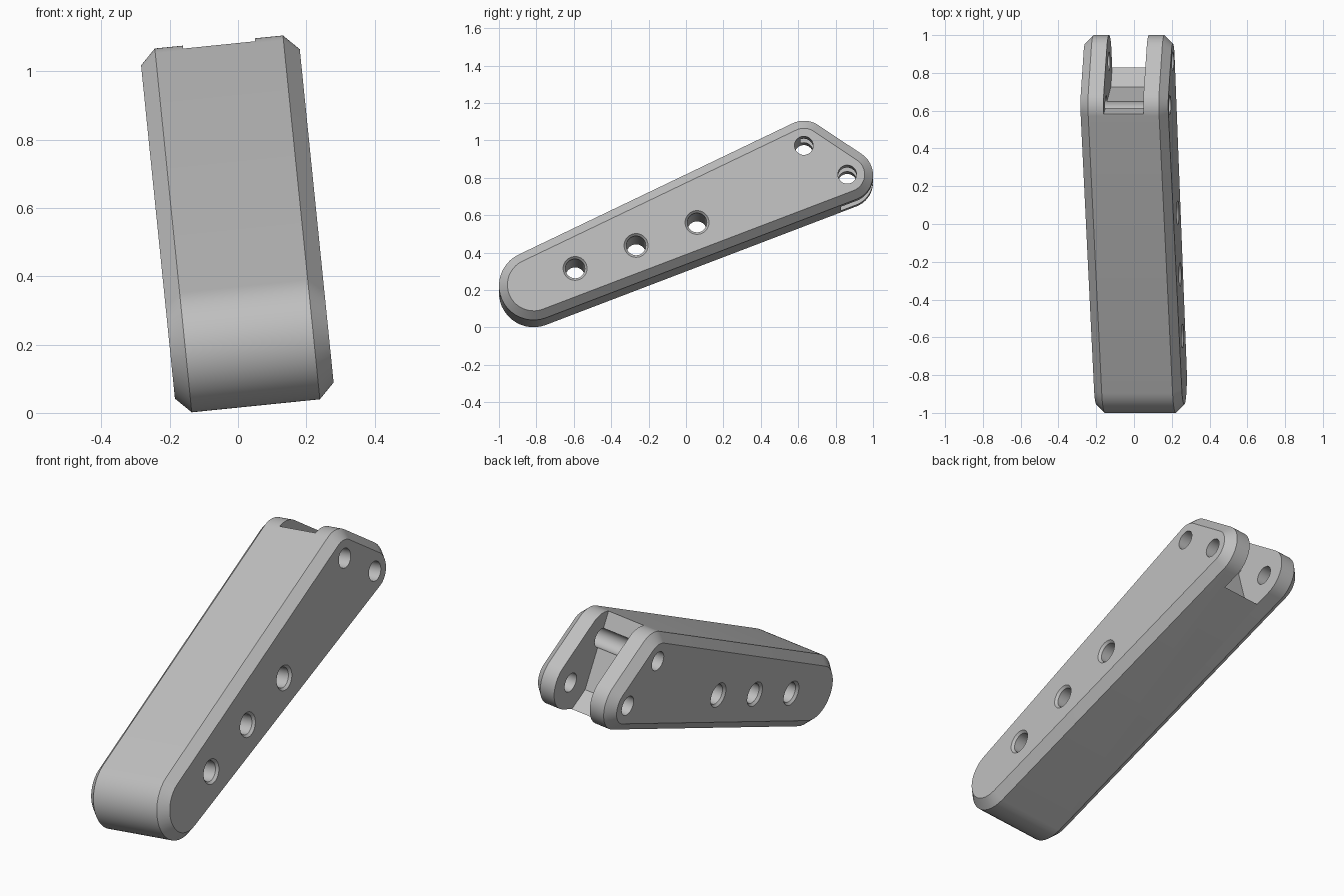
import bpy, bmesh
from math import sin, cos, pi, atan2, asin, radians, hypot
from mathutils import Matrix

cube = bpy.data.objects.get("Cube")
if cube:
    bpy.data.objects.remove(cube, do_unlink=True)

MID, HALF, CHAMFER = 0.054, 0.2335, 0.045      # slab centre, half thickness, edge chamfer
CORNERS = [(-0.815, 0.2, 0.185), (0.862, 0.793, 0.138), (0.63, 0.948, 0.138)]  # y, z, radius
SLOT_HALF = 0.106

grey = bpy.data.materials.new("light_grey")
grey.use_nodes = True
grey.diffuse_color = (0.52, 0.52, 0.52, 1)
grey.node_tree.nodes["Principled BSDF"].inputs["Base Color"].default_value = grey.diffuse_color


def loft(name, sections):
    """Closed solid through rings; each section is (x, [(y, z), ...])."""
    bm = bmesh.new()
    rings = [[bm.verts.new((x, y, z)) for y, z in pts] for x, pts in sections]
    n = len(rings[0])
    for a, b in zip(rings, rings[1:]):
        for i in range(n):
            j = (i + 1) % n
            bm.faces.new((a[i], a[j], b[j], b[i]))
    bm.faces.new(rings[0][::-1])
    bm.faces.new(rings[-1])
    bmesh.ops.recalc_face_normals(bm, faces=bm.faces)
    mesh = bpy.data.meshes.new(name)
    bm.to_mesh(mesh)
    bm.free()
    mesh.materials.append(grey)
    obj = bpy.data.objects.new(name, mesh)
    bpy.context.collection.objects.link(obj)
    return obj


def tangent_angle(a, b):
    """Angle of the outward normal of the line touching two corner circles."""
    dy, dz = b[0] - a[0], b[1] - a[1]
    return atan2(dz, dy) + asin((a[2] - b[2]) / hypot(dy, dz)) - pi / 2


def outline(inset, steps=20):
    """Rounded three-cornered outline, pulled inwards by inset."""
    pts = []
    for i, c in enumerate(CORNERS):
        start = tangent_angle(CORNERS[i - 1], c)
        sweep = (tangent_angle(c, CORNERS[(i + 1) % 3]) - start) % (2 * pi)
        for k in range(steps + 1):
            t = start + sweep * k / steps
            pts.append((c[0] + (c[2] - inset) * cos(t), c[1] + (c[2] - inset) * sin(t)))
    return pts


def circle(y, z, r, n=40):
    return [(y + r * cos(2 * pi * k / n), z + r * sin(2 * pi * k / n)) for k in range(n)]


def cut(target, cutter):
    cutter.hide_render = True
    mod = target.modifiers.new("cut", "BOOLEAN")
    mod.operation, mod.solver, mod.object = "DIFFERENCE", "EXACT", cutter
    bpy.context.view_layer.objects.active = target
    bpy.ops.object.modifier_apply(modifier=mod.name)
    bpy.data.objects.remove(cutter, do_unlink=True)


# Chamfered slab
edge = HALF - CHAMFER
arm = loft("arm_body", [(MID - HALF, outline(CHAMFER)), (MID - edge, outline(0)),
                        (MID + edge, outline(0)), (MID + HALF, outline(CHAMFER))])

# Fork slot at the upper end
slot = [(0.535, 1.2), (0.726, 0.7), (0.816, 0.64), (0.95, 0.55), (1.2, 0.55), (1.2, 1.2)]
cut(arm, loft("slot_cutter", [(MID - SLOT_HALF, slot), (MID + SLOT_HALF, slot)]))

# Pin holes through the fork
for y, z, _ in CORNERS[1:]:
    cut(arm, loft("pin_cutter", [(MID + s, circle(y, z, 0.05)) for s in (-0.3, 0.3)]))

# Three countersunk holes along the arm
for i in range(3):
    y, z = -0.593 + 0.326 * i, 0.288 + 0.1235 * i
    profile = [(-HALF - 0.02, 0.084), (-HALF + 0.012, 0.052),
               (HALF - 0.012, 0.052), (HALF + 0.02, 0.084)]
    cut(arm, loft("bolt_cutter", [(MID + x, circle(y, z, r)) for x, r in profile]))

# Sideways lean of the whole arm
arm.data.transform(Matrix.Rotation(radians(-5.8), 4, "Y"))
bpy.ops.object.select_all(action="DESELECT")
arm.select_set(True)
bpy.context.view_layer.objects.active = arm
bpy.ops.object.shade_smooth_by_angle(angle=radians(25))
